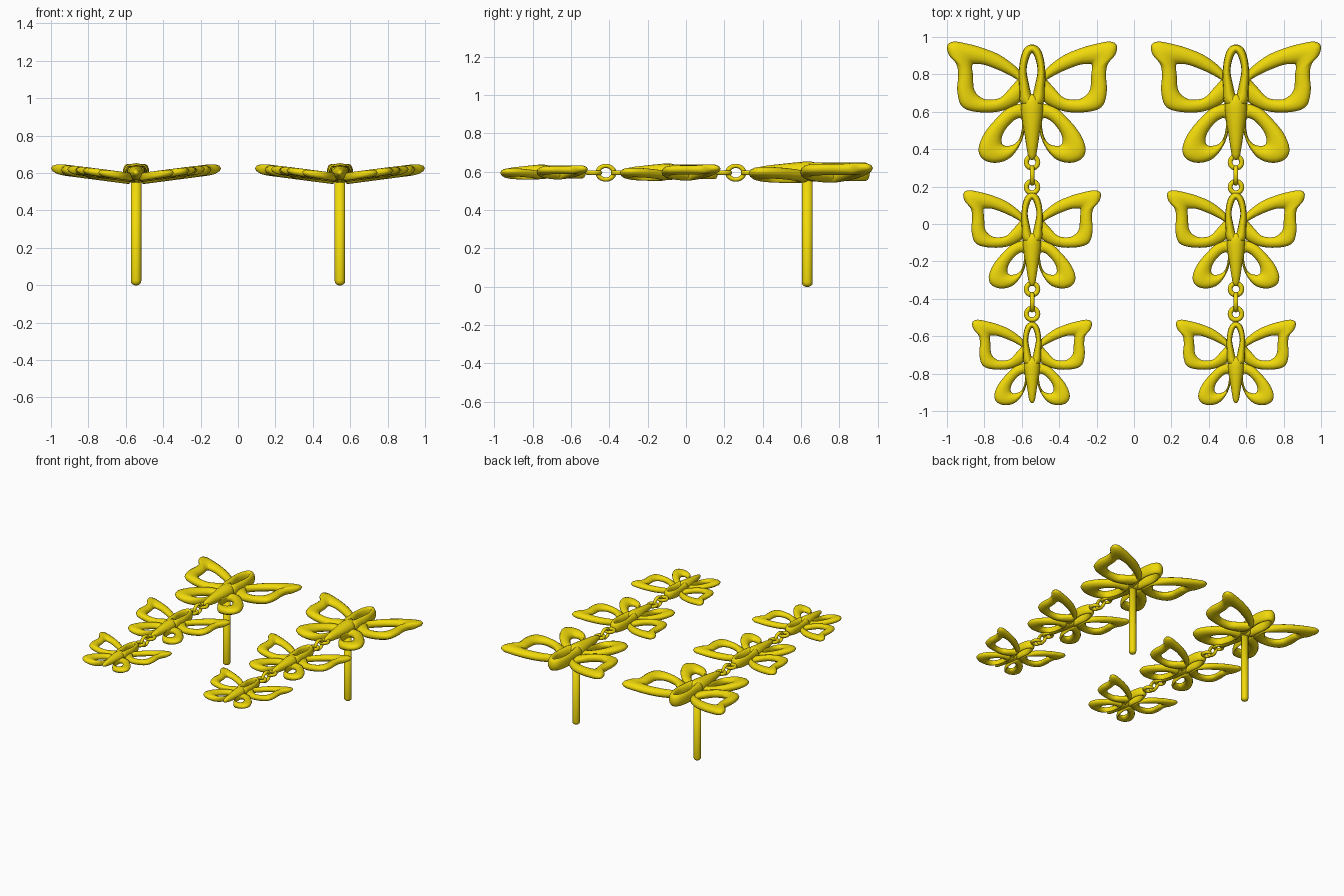
import bpy, bmesh, math
from mathutils import Vector

if "Cube" in bpy.data.objects:
    bpy.data.objects.remove(bpy.data.objects["Cube"])

gold = bpy.data.materials.new("gold")
gold.diffuse_color = (0.88, 0.7, 0.003, 1)
gold.use_nodes = True
gold.node_tree.nodes["Principled BSDF"].inputs["Base Color"].default_value = gold.diffuse_color
Z = 0.6  # height of the pendant plane


def finish(bm, name):
    bmesh.ops.recalc_face_normals(bm, faces=bm.faces)
    for f in bm.faces:
        f.smooth = True
    me = bpy.data.meshes.new(name)
    bm.to_mesh(me)
    bm.free()
    me.materials.append(gold)
    return me


def place(me, name, loc, scale=1.0, mirror=False, rot=(0, 0, 0)):
    ob = bpy.data.objects.new(name, me)
    bpy.context.collection.objects.link(ob)
    ob.location, ob.scale, ob.rotation_euler = loc, (scale,) * 3, rot
    if mirror:
        ob.modifiers.new("mirror", 'MIRROR').use_mirror_merge = False
    return ob


def smooth_loop(pts, n=4):
    """Closed Catmull-Rom resampling."""
    out, k = [], len(pts)
    for i in range(k):
        a, b, c, d = (Vector(pts[(i + j) % k]) for j in (-1, 0, 1, 2))
        for s in range(n):
            t = s / n
            out.append(0.5 * (2 * b + (c - a) * t + (2 * a - 5 * b + 4 * c - d) * t * t
                              + (3 * b - a - 3 * c + d) * t ** 3))
    return out


def circle(bm, rx, ry, z, n=16):
    return [bm.verts.new((rx * math.cos(s * 2 * math.pi / n),
                          ry * math.sin(s * 2 * math.pi / n), z)) for s in range(n)]


def skin(bm, rings, closed):
    k = len(rings)
    for i in range(k if closed else k - 1):
        a, b = rings[i], rings[(i + 1) % k]
        for j in range(len(a)):
            q = (j + 1) % len(a)
            bm.faces.new((a[j], a[q], b[q], b[j]))
    if not closed:
        bm.faces.new(rings[0])
        bm.faces.new(rings[-1])


def outline_ring(bm, rows, height, base, slope, sides=12):
    """Rounded frame between an outer and an inner outline (ox, oy, ix, iy)."""
    rings = []
    for p in smooth_loop(rows):
        o, i = Vector(p[:2]), Vector(p[2:])
        m, d = (o + i) / 2, (o - i) / 2
        ring = []
        for s in range(sides):
            a = 2 * math.pi * s / sides
            v = m + d * math.cos(a)
            ring.append(bm.verts.new((v.x, v.y, base + slope * v.x + height * math.sin(a))))
        rings.append(ring)
    skin(bm, rings, True)


# Wing frames: outer point, inner point
upper = [(.05, -.18, .085, -.20), (.15, -.085, .16, -.16), (.26, -.035, .25, -.125),
         (.36, -.008, .29, -.12), (.42, 0, .315, -.12), (.453, -.02, .32, -.13),
         (.445, -.07, .32, -.15), (.405, -.12, .317, -.17), (.395, -.18, .315, -.21),
         (.40, -.26, .31, -.255), (.38, -.34, .285, -.29), (.32, -.372, .24, -.31),
         (.21, -.378, .17, -.30), (.12, -.355, .12, -.25), (.05, -.30, .085, -.21)]
lower = [(.03, -.34, .06, -.41), (.12, -.35, .095, -.42), (.19, -.41, .135, -.46),
         (.255, -.49, .158, -.50), (.286, -.57, .163, -.535), (.267, -.625, .153, -.553),
         (.205, -.648, .13, -.558), (.13, -.63, .09, -.545), (.075, -.57, .065, -.51),
         (.04, -.48, .053, -.45)]
wing_meshes = []
for nm, rows in (("upper_wing", upper), ("lower_wing", lower)):
    bm = bmesh.new()
    outline_ring(bm, rows, 0.03, -0.034, 0.13)
    wing_meshes.append((nm, finish(bm, nm)))

# Body: open teardrop head and solid tapering tail
half = [(0, -.015, 0, -.06), (.04, -.035, .015, -.085), (.062, -.09, .027, -.13),
        (.071, -.17, .028, -.17), (.068, -.25, .016, -.23), (.06, -.33, .006, -.275),
        (0, -.36, 0, -.295)]
full = half + [(-a, b, -c, d) for a, b, c, d in half[-2:0:-1]]
bm = bmesh.new()
outline_ring(bm, full, 0.048, 0.0, 0)
tail = [(-.28, .004, .02), (-.295, .03, .047), (-.32, .056, .053), (-.36, .06, .053),
        (-.45, .047, .044), (-.55, .032, .033), (-.605, .023, .023), (-.625, .014, .014),
        (-.632, .004, .004)]
skin(bm, [[bm.verts.new((w * math.cos(s * math.pi / 8), y, h * math.sin(s * math.pi / 8)))
           for s in range(16)] for y, w, h in tail], False)
body_mesh = finish(bm, "body")


def torus(name, major, minor, n=24, m=10):
    bm = bmesh.new()
    rings = []
    for i in range(n):
        a = 2 * math.pi * i / n
        ring = []
        for j in range(m):
            b = 2 * math.pi * j / m
            r = major + minor * math.cos(b)
            ring.append(bm.verts.new((r * math.cos(a), r * math.sin(a), minor * math.sin(b))))
        rings.append(ring)
    skin(bm, rings, True)
    return finish(bm, name)


flat_link = torus("flat_link", 0.031, 0.013)
upright_link = torus("upright_link", 0.042, 0.013)

# Ear post: rounded pin
bm = bmesh.new()
prof = [(0, .008), (.004, .018), (.012, .026), (.025, .028), (.57, .028)]
skin(bm, [circle(bm, r, r, z) for z, r in prof], False)
post_mesh = finish(bm, "ear_post")

# Two earrings, each with three shrinking butterflies, links and a post
for side, cx in (("left", -0.545), ("right", 0.545)):
    for size, y, sc in (("large", .975, 1), ("medium", .18, .81), ("small", -.512, .705)):
        for nm, me in wing_meshes:
            place(me, f"{side}_{size}_{nm}s", (cx, y, Z), sc, True)
        place(body_mesh, f"{side}_{size}_body", (cx, y, Z), sc)
    for k, y in enumerate((.26, -.418)):
        place(flat_link, f"{side}_link_{k}_top", (cx, y + .07, Z - .005))
        mid = place(upright_link, f"{side}_link_{k}_middle", (cx, y, Z - .005),
                    rot=(0, math.pi / 2, 0))
        mid.scale.x = 0.85
        place(flat_link, f"{side}_link_{k}_bottom", (cx, y - .063, Z - .005))
    place(post_mesh, f"{side}_ear_post", (cx, .633, 0))
